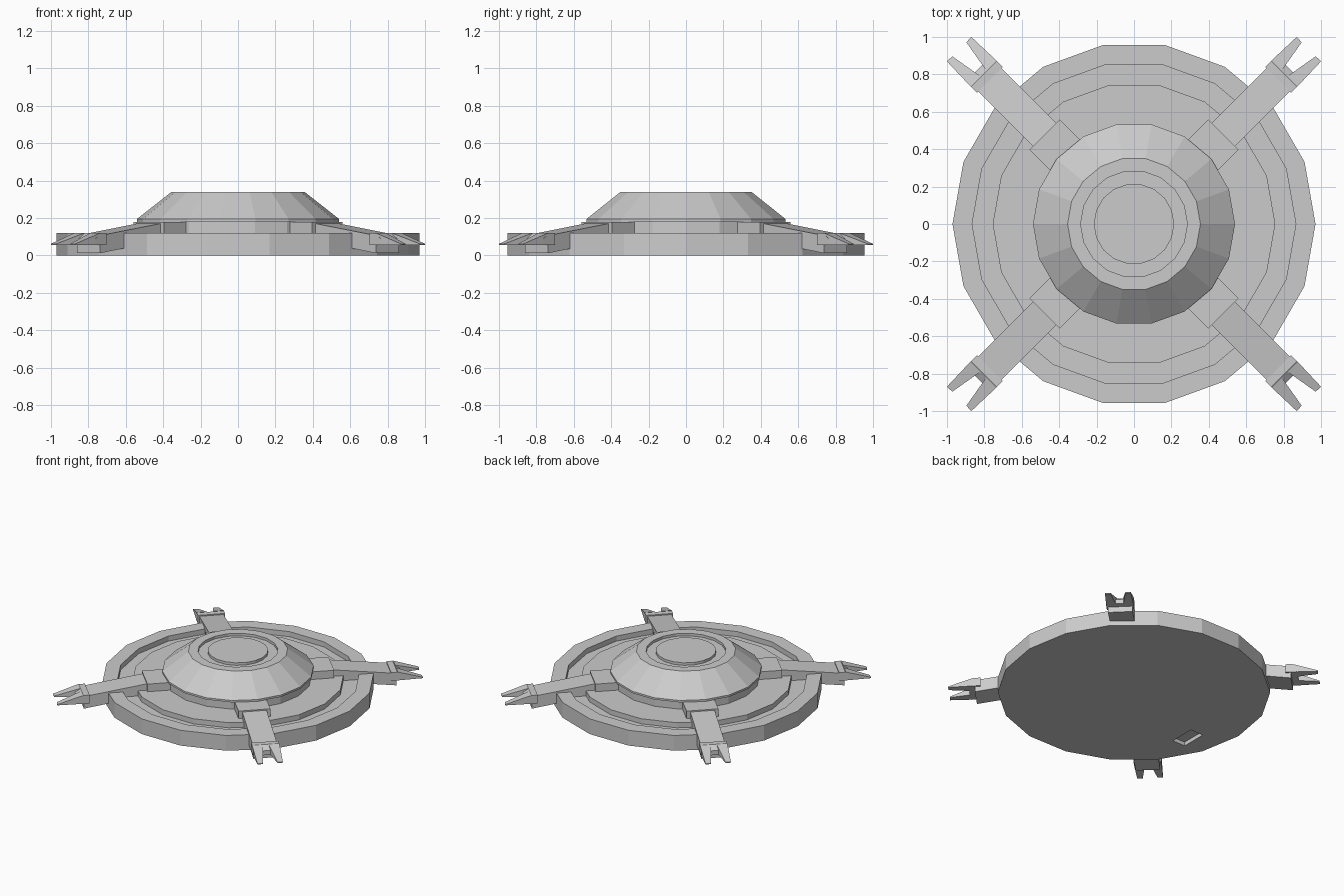
import bpy
import bmesh
import math
from mathutils import Matrix

if "Cube" in bpy.data.objects:
    bpy.data.objects.remove(bpy.data.objects["Cube"])

SIDES = 18


def finish(name, bm):
    bmesh.ops.remove_doubles(bm, verts=bm.verts, dist=1e-5)
    bmesh.ops.recalc_face_normals(bm, faces=bm.faces)
    me = bpy.data.meshes.new(name)
    bm.to_mesh(me)
    bm.free()
    ob = bpy.data.objects.new(name, me)
    bpy.context.collection.objects.link(ob)
    return ob


def lathe(name, profile):
    """Spin an (r, z) profile into a closed low-poly solid; first and last rings are capped."""
    bm = bmesh.new()
    rings = [[bm.verts.new((r * math.cos(2 * math.pi * i / SIDES),
                            r * math.sin(2 * math.pi * i / SIDES), z))
              for i in range(SIDES)] for r, z in profile]
    for a, b in zip(rings, rings[1:]):
        for i in range(SIDES):
            j = (i + 1) % SIDES
            bm.faces.new((a[i], a[j], b[j], b[i]))
    bm.faces.new(rings[0])
    bm.faces.new(rings[-1])
    return finish(name, bm)


def prism(bm, bottom, top):
    """Join two matching polygons into a solid."""
    lo = [bm.verts.new(p) for p in bottom]
    hi = [bm.verts.new(p) for p in top]
    bm.faces.new(lo)
    bm.faces.new(hi)
    for i in range(len(lo)):
        j = (i + 1) % len(lo)
        bm.faces.new((lo[i], lo[j], hi[j], hi[i]))


def side_profile(bm, pts, half):
    """Extrude a (distance, z) side profile across the width."""
    prism(bm, [(d, -half, z) for d, z in pts], [(d, half, z) for d, z in pts])


# Base disc with ring groove
disc = lathe("base_disc", [(0.97, 0), (0.97, 0.12), (0.865, 0.12), (0.865, 0.08),
                           (0.755, 0.08), (0.755, 0.12), (0.3, 0.12)])

# Small slot in the underside
bm = bmesh.new()
bmesh.ops.create_cube(bm, size=1, matrix=Matrix.Translation((-0.71, -0.25, 0))
                      @ Matrix.Diagonal((0.11, 0.2, 0.06, 1)))
cutter = finish("slot_cutter", bm)
cutter.hide_render = True
cutter.hide_set(True)
mod = disc.modifiers.new("slot", 'BOOLEAN')
mod.operation = 'DIFFERENCE'
mod.solver = 'EXACT'
mod.object = cutter

# Central dome with lip and top groove
lathe("dome", [(0.525, 0.115), (0.525, 0.18), (0.54, 0.18), (0.54, 0.195), (0.355, 0.34),
               (0.285, 0.34), (0.285, 0.32), (0.215, 0.32), (0.215, 0.34)])

# Four diagonal arms: mounting pad, sloping beam, forked claw
for k, label in enumerate(("back_right", "back_left", "front_left", "front_right")):
    turn = Matrix.Rotation(math.radians(45 + 90 * k), 4, 'Z')

    bm = bmesh.new()
    side_profile(bm, [(0.48, 0.115), (0.675, 0.115), (0.675, 0.18), (0.48, 0.18)], 0.115)
    finish("pad_" + label, bm).matrix_world = turn

    bm = bmesh.new()
    side_profile(bm, [(0.62, 0.085), (1.13, 0.012), (1.13, 0.06), (1.09, 0.112),
                      (0.62, 0.178)], 0.088)
    finish("arm_" + label, bm).matrix_world = turn

    bm = bmesh.new()
    side_profile(bm, [(1.09, 0.055), (1.175, 0.055), (1.175, 0.09), (1.135, 0.12),
                      (1.09, 0.12)], 0.098)
    for s in (-1, 1):
        plan = [(1.14, 0.022), (1.14, 0.098), (1.322, 0.092), (1.32, 0.053)]
        tops = (0.12, 0.12, 0.062, 0.062)
        prism(bm, [(d, s * w, 0.055) for d, w in plan],
              [(d, s * w, z) for (d, w), z in zip(plan, tops)])
    finish("claw_" + label, bm).matrix_world = turn
